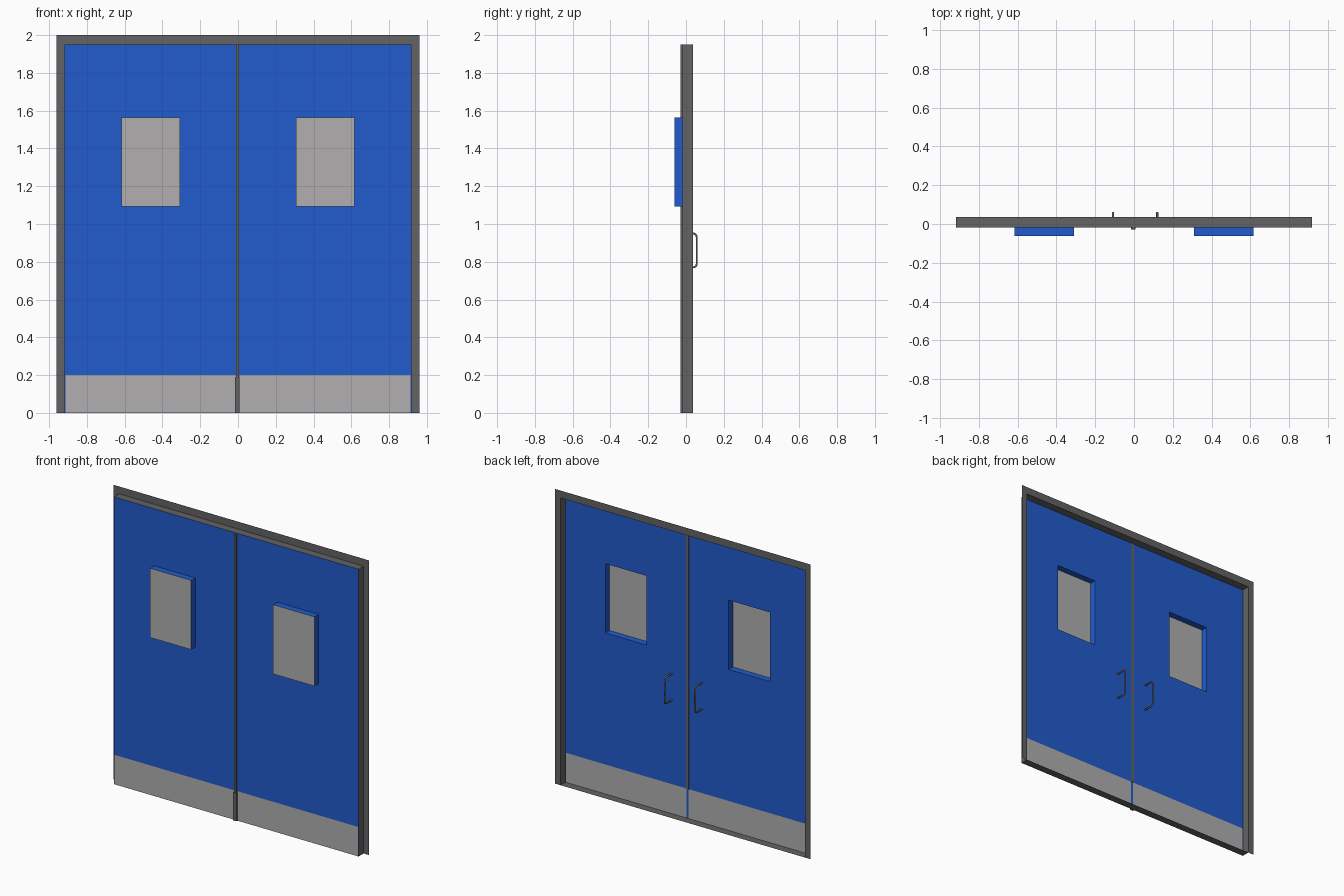
import bpy, bmesh
from mathutils import Vector

if "Cube" in bpy.data.objects:
    bpy.data.objects.remove(bpy.data.objects["Cube"])


def material(name, rgb):
    m = bpy.data.materials.new(name)
    m.diffuse_color = (*rgb, 1)
    m.use_nodes = True
    m.node_tree.nodes["Principled BSDF"].inputs["Base Color"].default_value = m.diffuse_color
    return m


BLUE = material("blue paint", (0.015, 0.105, 0.61))
PALE = material("pale grey", (0.44, 0.43, 0.43))
DARK = material("dark grey", (0.125, 0.125, 0.125))

W, H = 0.918, 1.95            # opening half width and height
FRONT, BACK = -0.018, 0.036   # door face and wall flange depth
GLASS_Y = -0.062
WX, WZ = (0.308, 0.617), (1.093, 1.563)
EDGE, KICK = 0.005, 0.2


def finish(bm, name, mats):
    bmesh.ops.remove_doubles(bm, verts=bm.verts, dist=1e-5)
    mesh = bpy.data.meshes.new(name)
    bm.to_mesh(mesh)
    bm.free()
    for m in mats:
        mesh.materials.append(m)
    ob = bpy.data.objects.new(name, mesh)
    bpy.context.collection.objects.link(ob)
    return ob


def quad(bm, pts, mat=0):
    f = bm.faces.new([bm.verts.new(p) for p in pts])
    f.material_index = mat


def rect(bm, x0, x1, z0, z1, y, mat=0):
    """Rectangle facing the front."""
    quad(bm, [(x0, y, z0), (x1, y, z0), (x1, y, z1), (x0, y, z1)], mat)


def sleeve(bm, x0, x1, z0, z1, ya, yb, mat=0):
    """Four walls running from depth ya to depth yb."""
    c = [(x0, z0), (x1, z0), (x1, z1), (x0, z1)]
    for (ax, az), (bx, bz) in zip(c, c[1:] + c[:1]):
        quad(bm, [(ax, yb, az), (bx, yb, bz), (bx, ya, bz), (ax, ya, az)], mat)


def box(name, x0, x1, y0, y1, z0, z1, mat):
    bm = bmesh.new()
    bmesh.ops.create_cube(bm, size=1)
    for v in bm.verts:
        v.co = Vector(((x0 + x1) / 2 + v.co.x * (x1 - x0),
                       (y0 + y1) / 2 + v.co.y * (y1 - y0),
                       (z0 + z1) / 2 + v.co.z * (z1 - z0)))
    return finish(bm, name, [mat])


# frame: thin sleeve around the opening with a flat flange at the back
bm = bmesh.new()
sleeve(bm, -W, W, 0, H, FRONT, BACK)
rect(bm, -0.96, -W, 0, H, BACK)
rect(bm, W, 0.96, 0, H, BACK)
for a, b in ((-0.96, -W), (-W, W), (W, 0.96)):
    rect(bm, a, b, H, 2.0, BACK)
finish(bm, "door_frame", [DARK])

for side, s in (("left", -1), ("right", 1)):
    # door leaf: sheet with a window hole and a pale kick plate
    bm = bmesh.new()
    xs = sorted(s * x for x in (0, 0.008, *WX, W - EDGE, W))
    zs = [0, KICK, *WZ, H]
    for x0, x1 in zip(xs, xs[1:]):
        for z0, z1 in zip(zs, zs[1:]):
            mx, mz = abs(x0 + x1) / 2, (z0 + z1) / 2
            if WX[0] < mx < WX[1] and WZ[0] < mz < WZ[1]:
                continue
            plate = mz < KICK and 0.008 < mx < W - EDGE
            rect(bm, x0, x1, z0, z1, FRONT, 1 if plate else 0)
    finish(bm, side + "_door_leaf", [BLUE, PALE])

    # protruding window box, open at the back, glazed at the front
    bm = bmesh.new()
    x0, x1 = sorted(s * x for x in WX)
    sleeve(bm, x0, x1, *WZ, GLASS_Y, FRONT, 0)
    rect(bm, x0, x1, *WZ, GLASS_Y, 1)
    finish(bm, side + "_window", [BLUE, PALE])

    # bent tube pull handle on the back
    x = -0.108 if s < 0 else 0.12
    pts = [(FRONT, 0.771), (0.042, 0.771), (0.052, 0.776), (0.057, 0.788),
           (0.057, 0.932), (0.052, 0.944), (0.042, 0.949), (FRONT, 0.949)]
    cu = bpy.data.curves.new(side + "_handle", "CURVE")
    cu.dimensions = "3D"
    cu.bevel_depth = 0.006
    cu.bevel_resolution = 1
    sp = cu.splines.new("POLY")
    sp.points.add(len(pts) - 1)
    for p, (y, z) in zip(sp.points, pts):
        p.co = (x, y, z, 1)
    cu.materials.append(DARK)
    ob = bpy.data.objects.new(side + "_handle", cu)
    bpy.context.collection.objects.link(ob)

# meeting seals between the two leaves
box("front_meeting_seal", -0.011, 0.006, -0.028, FRONT - 0.001, 0, H, DARK)
box("lower_seal_cover", -0.016, 0.009, -0.029, FRONT - 0.001, 0, 0.19, DARK)
box("back_meeting_seal", -0.01, 0.008, FRONT + 0.001, FRONT + 0.004, KICK, H, DARK)
